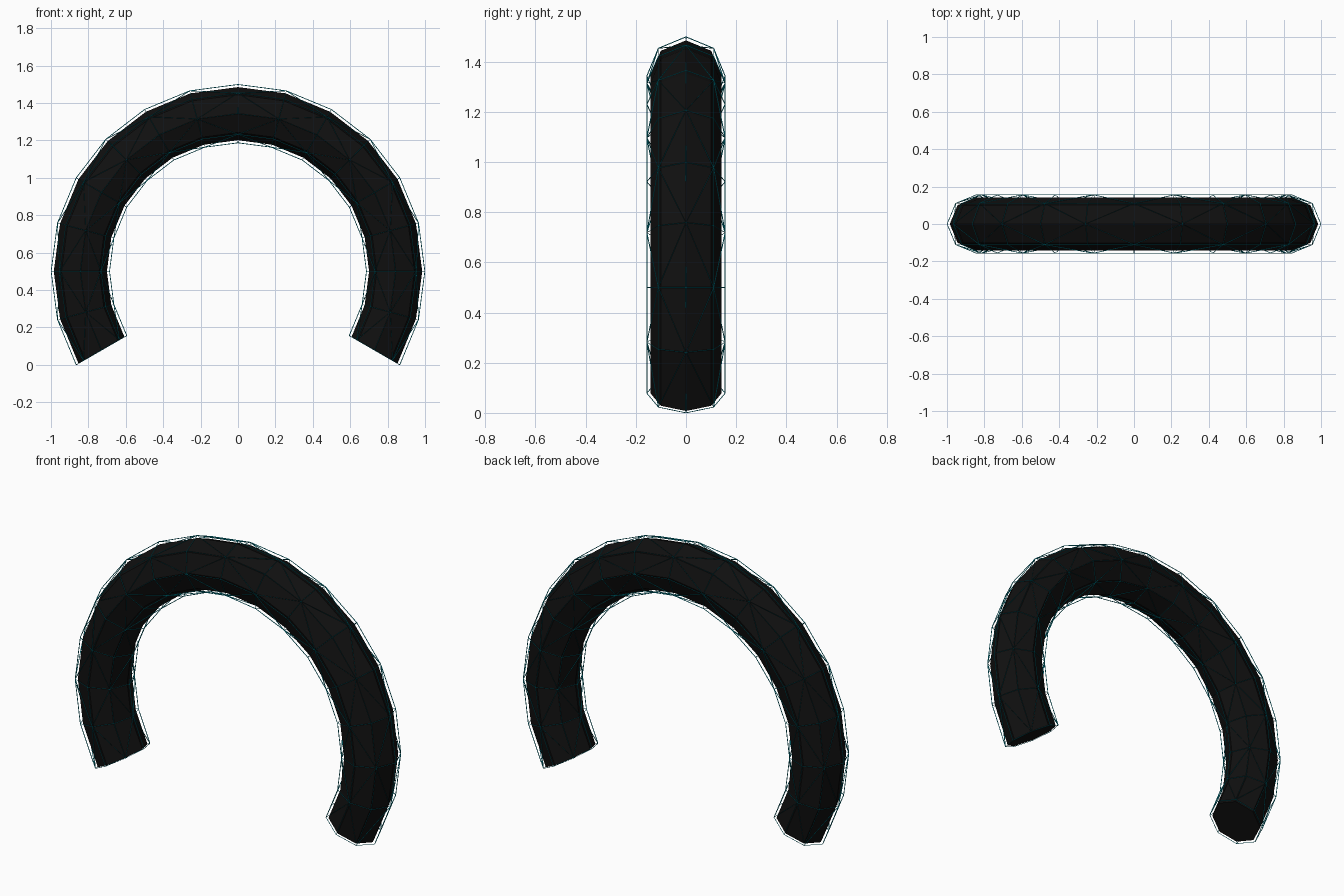
import bpy, bmesh
from math import radians, sin, cos, pi

if "Cube" in bpy.data.objects:
    bpy.data.objects.remove(bpy.data.objects["Cube"])

MAJOR, CENTRE_Z = 0.843, 0.5
STEPS, SIDES = 16, 8


def material(name, rgb):
    m = bpy.data.materials.new(name)
    m.diffuse_color = (*rgb, 1)
    m.use_nodes = True
    m.node_tree.nodes["Principled BSDF"].inputs["Base Color"].default_value = m.diffuse_color
    return m


def arc_tube(name, radius, mat, caps, triangles):
    """Octagonal tube swept 240 degrees around an upright ring."""
    bm = bmesh.new()
    rings = []
    for i in range(STEPS + 1):
        a = radians(-30 + 15 * i)
        ring = []
        for j in range(SIDES):
            t = 2 * pi * j / SIDES
            d = MAJOR + radius * cos(t)
            ring.append(bm.verts.new((d * cos(a), radius * sin(t), CENTRE_Z + d * sin(a))))
        rings.append(ring)
    for i in range(STEPS):
        for j in range(SIDES):
            k = (j + 1) % SIDES
            a, b, c, d = rings[i][j], rings[i + 1][j], rings[i + 1][k], rings[i][k]
            if not triangles:
                bm.faces.new((a, b, c, d))
            elif (i + j) % 2:      # alternate the diagonals
                bm.faces.new((a, b, c))
                bm.faces.new((a, c, d))
            else:
                bm.faces.new((a, b, d))
                bm.faces.new((b, c, d))
    if caps:
        bm.faces.new(rings[0])
        bm.faces.new(rings[-1])
    bmesh.ops.recalc_face_normals(bm, faces=bm.faces)
    me = bpy.data.meshes.new(name)
    bm.to_mesh(me)
    bm.free()
    me.materials.append(mat)
    ob = bpy.data.objects.new(name, me)
    bpy.context.collection.objects.link(ob)
    return ob


# solid dark arch
arc_tube("arch_body", 0.142, material("black", (0.005, 0.005, 0.005)), True, False)

# thin glowing lattice floating just above the body
lattice = arc_tube("wire_lattice", 0.156, material("cyan", (0.0, 0.35, 0.45)), False, True)
wire = lattice.modifiers.new("wire", 'WIREFRAME')
wire.thickness = 0.004
wire.use_even_offset = False
wire.use_boundary = True
wire.use_replace = True
